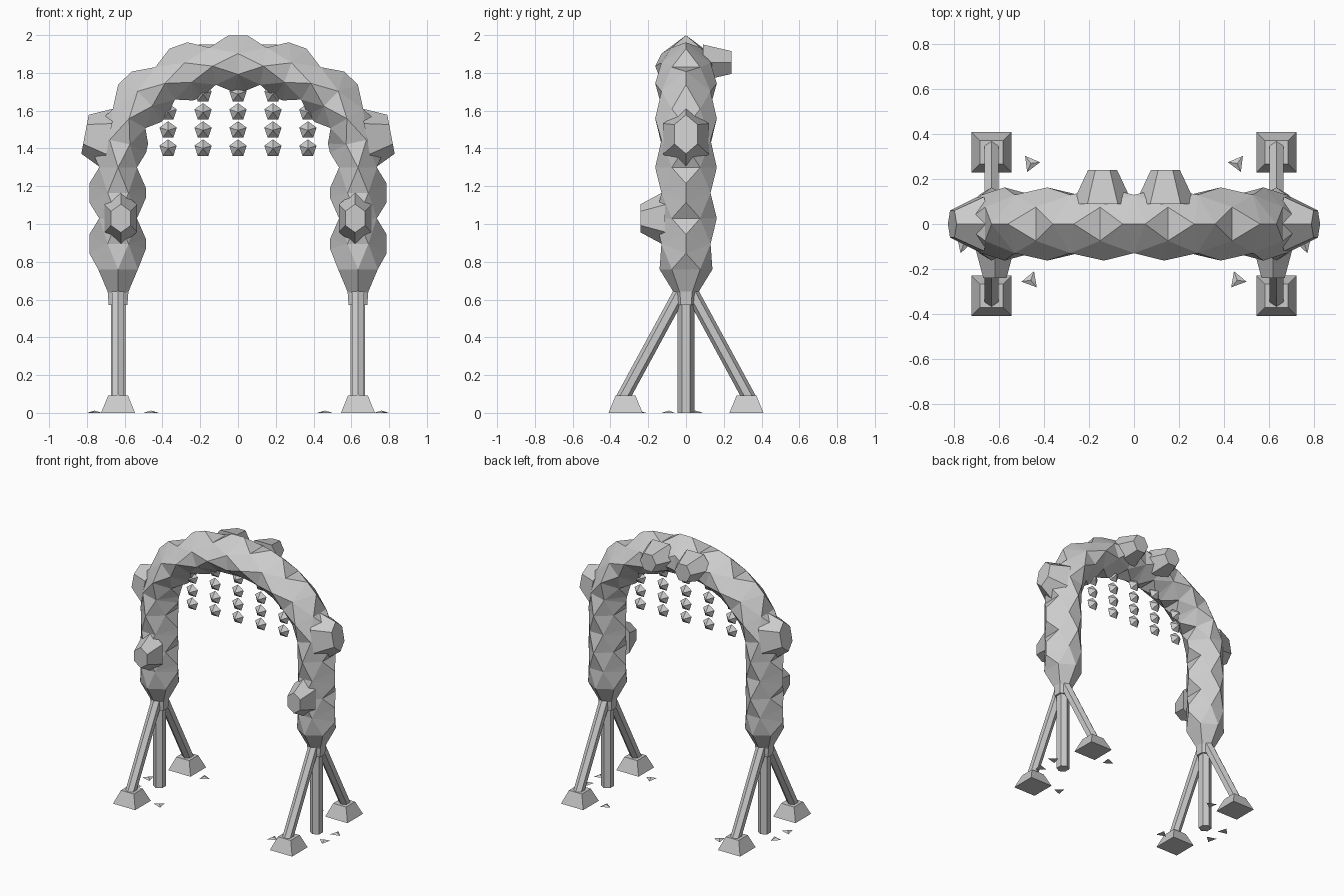
import bpy, bmesh, math
from mathutils import Vector, Matrix

if "Cube" in bpy.data.objects:
    bpy.data.objects.remove(bpy.data.objects["Cube"])

grey = bpy.data.materials.new("stone grey")
grey.use_nodes = True
colour = (0.6, 0.6, 0.6, 1)
grey.diffuse_color = colour
grey.node_tree.nodes["Principled BSDF"].inputs["Base Color"].default_value = colour

LEG_X = 0.635
Y = Vector((0, 1, 0))


def finish(bm, name):
    bmesh.ops.recalc_face_normals(bm, faces=bm.faces)
    mesh = bpy.data.meshes.new(name)
    bm.to_mesh(mesh)
    bm.free()
    mesh.materials.append(grey)
    obj = bpy.data.objects.new(name, mesh)
    bpy.context.collection.objects.link(obj)
    return obj


def rod(name, a, b, r1, r2, sides=6, spin=0):
    """Straight tapered prism between two points."""
    a, b = Vector(a), Vector(b)
    d = b - a
    m = (Matrix.Translation((a + b) / 2) @ d.to_track_quat('Z', 'Y').to_matrix().to_4x4()
         @ Matrix.Rotation(spin, 4, 'Z'))
    bm = bmesh.new()
    bmesh.ops.create_cone(bm, cap_ends=True, segments=sides, radius1=r1, radius2=r2,
                          depth=d.length, matrix=m)
    return finish(bm, name)


def knob(name, tip, facing, axis, depth, base, top):
    """Flat-topped six-sided lump; base and top give half length and half width."""
    n = Vector(facing).normalized()
    u = Vector(axis).normalized()
    w = n.cross(u)
    bm = bmesh.new()
    loops = []
    for (length, width), back in ((base, depth), (top, 0)):
        c = Vector(tip) - n * back
        loops.append([bm.verts.new(c + u * (length * math.cos(a)) + w * (width * math.sin(a)))
                      for a in (math.pi / 3 * j for j in range(6))])
    for j in range(6):
        k = (j + 1) % 6
        bm.faces.new((loops[0][j], loops[0][k], loops[1][k], loops[1][j]))
    for loop in loops:
        bm.faces.new(loop)
    return finish(bm, name)


# Arch centre line: straight legs joined by a half ellipse
SPRING, RISE, START = 1.35, 0.497, 0.76
curve = [Vector((-LEG_X, 0, START))]
for i in range(401):
    t = math.pi * (1 - i / 400)
    curve.append(Vector((LEG_X * math.cos(t), 0, SPRING + RISE * math.sin(t))))
curve.append(Vector((LEG_X, 0, START)))
lengths = [0]
for p, q in zip(curve, curve[1:]):
    lengths.append(lengths[-1] + (q - p).length)


def along(s):
    for i in range(len(curve) - 1):
        if s <= lengths[i + 1] + 1e-6:
            d = curve[i + 1] - curve[i]
            k = (s - lengths[i]) / d.length
            return curve[i] + d * k, d.normalized()


# Knobbly arch: ridges across its plane alternate with ridges front and back
bm = bmesh.new()
STEPS = 22


def point(frame, out, y, shift=0):
    centre, tangent = frame
    n = Y.cross(tangent) * -1
    return bm.verts.new(centre + n * out + Y * y + tangent * shift)


def side_ring(frame, out, y, peak):
    return [point(frame, out, y), point(frame, 0, peak), point(frame, -out, y),
            point(frame, -out, -y), point(frame, 0, -peak), point(frame, out, -y)]


def crest_rings(frame):
    """Two rings sharing their side points, with a short flat crest between."""
    shared = [point(frame, o, y) for o, y in ((0.055, 0.13), (-0.055, 0.13),
                                              (-0.055, -0.13), (0.055, -0.13))]
    pair = []
    for sign in (-1, 1):
        outer = point(frame, 0.152, 0, sign * 0.05)
        inner = point(frame, -0.148, 0, sign * 0.025)
        pair.append([outer, shared[0], shared[1], inner, shared[2], shared[3]])
    for tip, sides in ((0, (1, 5)), (3, (2, 4))):
        for s in sides:
            bm.faces.new((pair[0][tip], pair[1][tip], pair[0][s]))
    return pair


def bridge(side, crest):
    for j in range(6):
        k = (j + 1) % 6
        bm.faces.new((crest[j], crest[k], side[j]))
        bm.faces.new((side[j], side[k], crest[k]))


previous = None
for i in range(STEPS + 1):
    frame = along(min(lengths[-1], lengths[-1] * i / STEPS))
    if i % 2:
        first, second = crest_rings(frame)
        bridge(previous, first)
    else:
        end = i in (0, STEPS)
        ring = side_ring(frame, 0.105 if end else 0.1, 0.075, 0.14 if end else 0.163)
        if i:
            bridge(ring, second)
        if end:
            # Narrow neck where the arch meets its post
            neck = (Vector((frame[0].x, 0, 0.63)), frame[1])
            base = side_ring(neck, 0.05, 0.03, 0.06)
            for j in range(6):
                k = (j + 1) % 6
                bm.faces.new((base[j], base[k], ring[k], ring[j]))
            bm.faces.new(base)
        previous = ring
finish(bm, "arch")

for side, word in ((-1, "right"), (1, "left")):
    x = side * LEG_X
    # Lumps that stand out from the arch
    knob(word + "_front_knob", (side * 0.62, -0.24, 1.03), (0, -1, 0), (0, 0, 1), 0.13,
         (0.145, 0.1), (0.075, 0.06))
    knob(word + "_back_knob", (side * 0.14, 0.24, 1.855), (0, 1, 0), (1, 0, 0), 0.15,
         (0.135, 0.11), (0.065, 0.07))
    knob(word + "_outer_knob", (side * 0.81, 0, 1.475), (side, 0, 0.19), (-side * 0.19, 0, 1), 0.13,
         (0.165, 0.14), (0.105, 0.07))
    # Post and collar
    rod(word + "_post", (x, 0, 0), (x, 0, 0.6), 0.044, 0.044)
    rod(word + "_collar", (x, 0, 0.57), (x, 0, 0.66), 0.057, 0.065)
    # Slanted struts on square feet
    for y, end in ((-1, "front"), (1, "back")):
        rod(f"{word}_{end}_strut", (x, y * 0.345, 0.06), (x, y * 0.03, 0.64), 0.036, 0.036)
        rod(f"{word}_{end}_foot", (x, y * 0.32, 0), (x, y * 0.32, 0.093),
            0.09 * math.sqrt(2), 0.052 * math.sqrt(2), 4, math.pi / 4)
    # Shards on the ground
    for n, (sx, sy) in enumerate(((0.46, 0.27), (0.46, -0.25), (0.76, -0.09), (0.76, 0.05))):
        rod(f"{word}_shard_{n + 1}", (side * sx, sy, 0), (side * sx, sy, 0.012),
            0.042, 0.0, 3, side * (0.4 + n))

# Hanging gems in five strings
for col in range(-2, 3):
    for row in range(3 if abs(col) == 2 else 4):
        bm = bmesh.new()
        c = Vector((col * 0.185, 0, 1.4 + row * 0.096))
        rim = [bm.verts.new(c + Vector((math.sin(a), 0, math.cos(a))) * 0.048)
               for a in (math.tau * j / 5 for j in range(5))]
        for y in (-0.04, 0.04):
            tip = bm.verts.new(c + Vector((0, y, 0)))
            for j in range(5):
                bm.faces.new((rim[j], rim[(j + 1) % 5], tip))
        finish(bm, f"hanging_gem_{col + 3}_{row + 1}")
